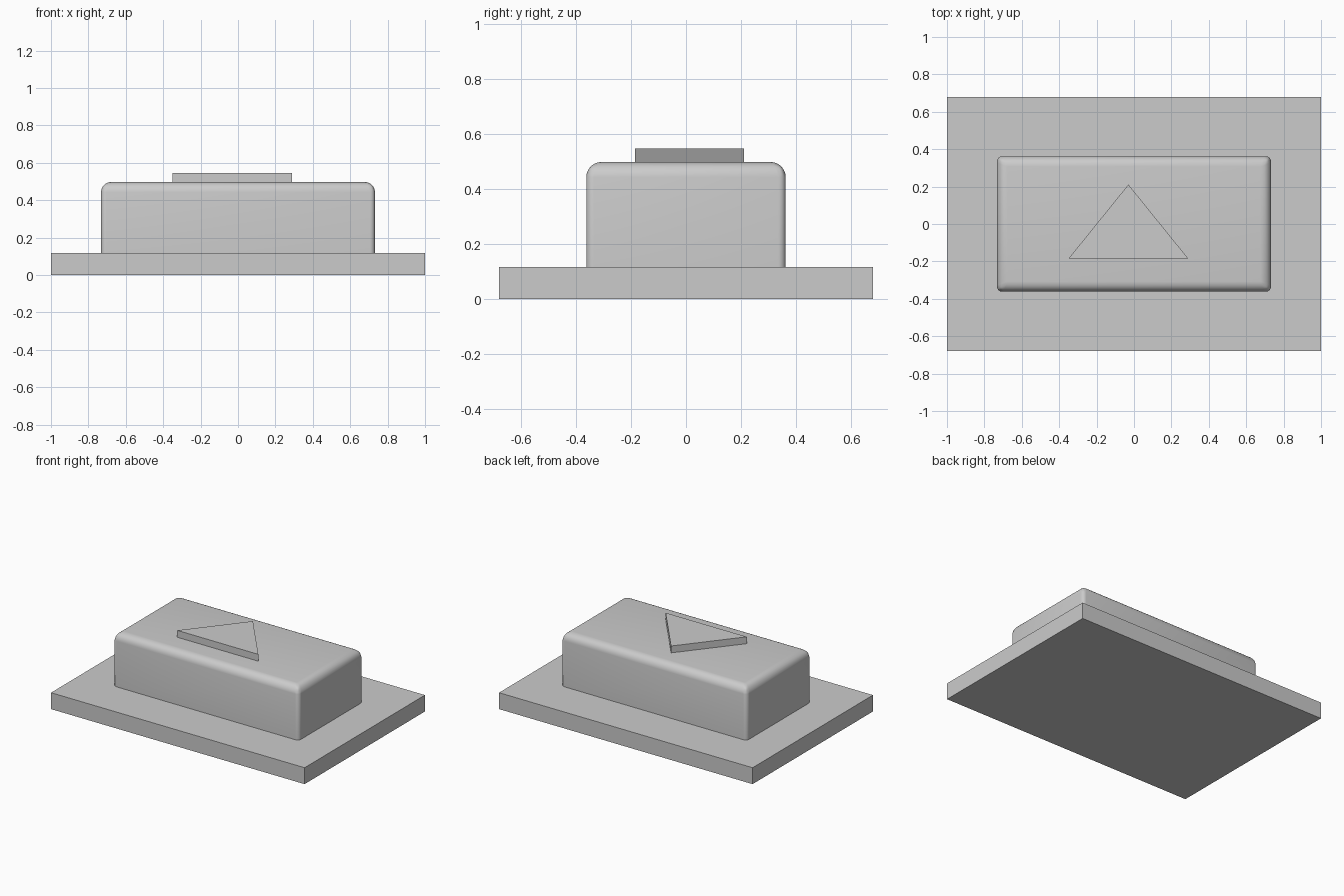
import bpy
import bmesh
import math

cube = bpy.data.objects.get("Cube")
if cube:
    bpy.data.objects.remove(cube, do_unlink=True)

# Single grey finish
grey = bpy.data.materials.new("plain_grey")
grey.use_nodes = True
colour = (0.6, 0.6, 0.6, 1)
grey.diffuse_color = colour
grey.node_tree.nodes["Principled BSDF"].inputs["Base Color"].default_value = colour


def prism(name, outline, bottom, top):
    """Extrude a flat outline between two heights."""
    bm = bmesh.new()
    face = bm.faces.new([bm.verts.new((x, y, bottom)) for x, y in outline])
    result = bmesh.ops.extrude_face_region(bm, geom=[face], use_keep_orig=True)
    for item in result["geom"]:
        if isinstance(item, bmesh.types.BMVert):
            item.co.z = top
    bmesh.ops.recalc_face_normals(bm, faces=bm.faces)
    mesh = bpy.data.meshes.new(name)
    bm.to_mesh(mesh)
    bm.free()
    mesh.materials.append(grey)
    obj = bpy.data.objects.new(name, mesh)
    bpy.context.collection.objects.link(obj)
    return obj


def rectangle(half_x, half_y):
    return [(-half_x, -half_y), (half_x, -half_y), (half_x, half_y), (-half_x, half_y)]


# Flat base, rounded block and raised triangle
base_top, block_top = 0.117, 0.498
prism("base_plate", rectangle(1, 0.678), 0, base_top)
block = prism("rounded_block", rectangle(0.732, 0.362), base_top, block_top)
prism("raised_triangle", [(-0.35, -0.185), (0.29, -0.185), (-0.03, 0.211)], block_top, 0.547)

# Broad rounding on the top rim, tighter rounding on the upright corners
weights = block.data.attributes.new("bevel_weight_edge", "FLOAT", "EDGE")
for edge in block.data.edges:
    heights = [block.data.vertices[i].co.z for i in edge.vertices]
    if min(heights) > base_top + 0.1:
        weights.data[edge.index].value = 1
    elif max(heights) > base_top + 0.1:
        weights.data[edge.index].value = 0.5
bevel = block.modifiers.new("rounding", "BEVEL")
bevel.limit_method = "WEIGHT"
bevel.width = 0.055
bevel.segments = 8

bpy.ops.object.select_all(action="DESELECT")
block.select_set(True)
bpy.context.view_layer.objects.active = block
bpy.ops.object.modifier_apply(modifier=bevel.name)
bpy.ops.object.shade_smooth_by_angle(angle=math.radians(30))
